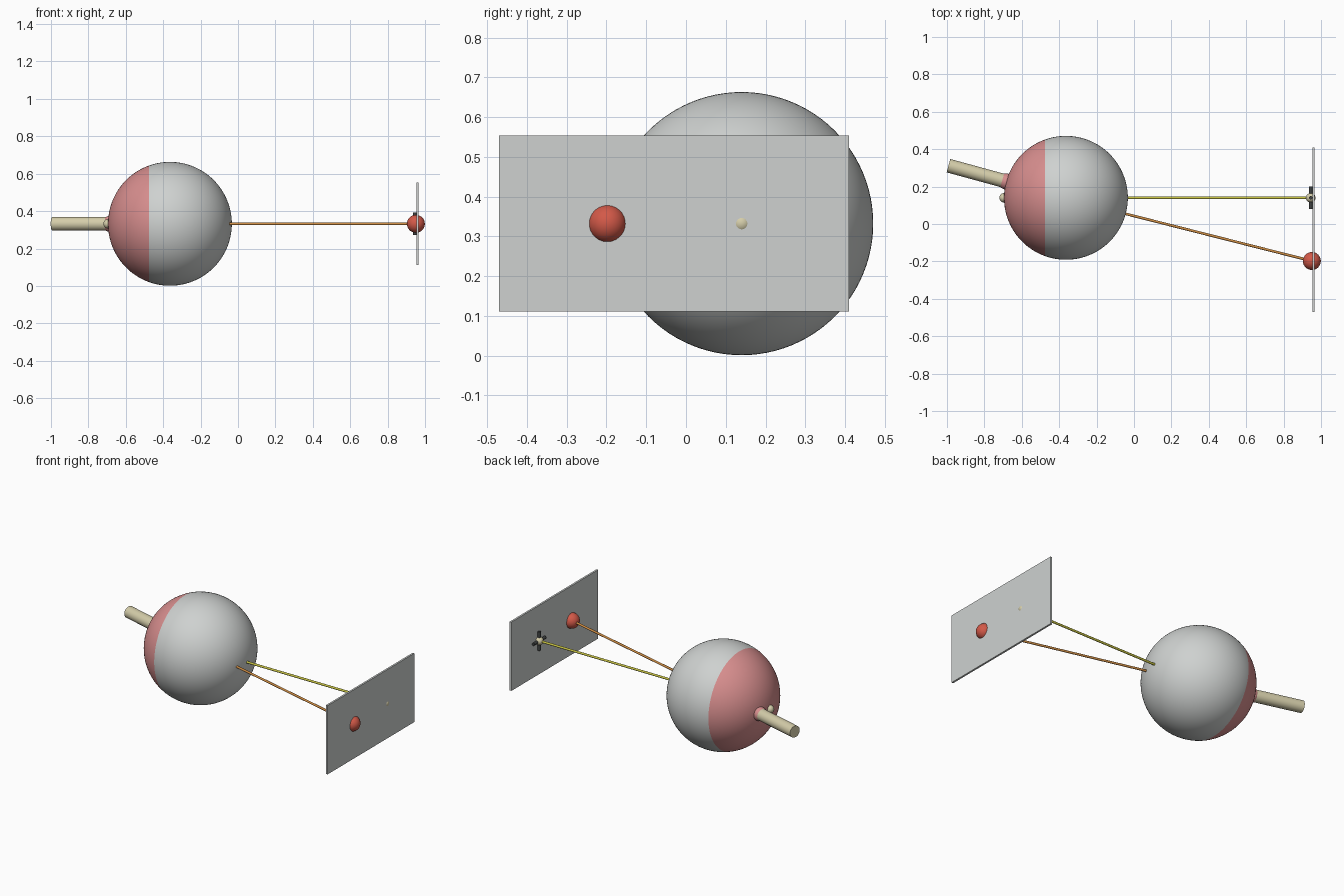
import bpy, math
from mathutils import Vector, Matrix

if "Cube" in bpy.data.objects:
    bpy.data.objects.remove(bpy.data.objects["Cube"])


def material(name, rgb):
    m = bpy.data.materials.new(name)
    m.diffuse_color = (*rgb, 1)
    m.use_nodes = True
    m.node_tree.nodes["Principled BSDF"].inputs["Base Color"].default_value = m.diffuse_color
    return m


WHITE = material("eye_white", (0.62, 0.64, 0.63))
PINK = material("retina_pink", (0.68, 0.27, 0.27))
CREAM = material("cream", (0.66, 0.61, 0.40))
RED = material("target_red", (0.65, 0.10, 0.065))
YELLOW = material("yellow", (0.58, 0.55, 0.06))
ORANGE = material("orange", (0.62, 0.27, 0.06))
DARK = material("dark_grey", (0.05, 0.055, 0.055))

MID = 0.332
EYE = Vector((-0.364, 0.14, MID))
R = 0.331
ANGLE = math.radians(15.3)
SIGHT = Vector((math.cos(ANGLE), -math.sin(ANGLE), 0))   # tilted sight axis
AHEAD = Vector((1, 0, 0))


def finish(name, mat):
    ob = bpy.context.object
    ob.name = name
    ob.data.materials.append(mat)
    bpy.ops.object.shade_smooth_by_angle(angle=math.radians(40))
    return ob


def ball(name, centre, radius, mat, segments=32, rings=16):
    bpy.ops.mesh.primitive_uv_sphere_add(segments=segments, ring_count=rings,
                                         radius=radius, location=centre)
    return finish(name, mat)


def rod(name, a, b, radius, mat, sides=24):
    d = b - a
    bpy.ops.mesh.primitive_cylinder_add(vertices=sides, radius=radius, depth=d.length,
                                        location=(a + b) / 2,
                                        rotation=d.to_track_quat('Z', 'Y').to_euler())
    return finish(name, mat)


# Eyeball with its poles along x, and a pink rear cap
eye = ball("eyeball", EYE, R, WHITE, 96, 64)
eye.data.transform(Matrix.Rotation(math.pi / 2, 4, 'Y'))
eye.data.materials.append(PINK)
for p in eye.data.polygons:
    p.material_index = int(p.center.x < -0.337 * R)

# Optic nerve, its disc, and the small central pit bead
ball("optic_disc", EYE - SIGHT * R, 0.043, PINK)
rod("optic_nerve", EYE - SIGHT * R * 0.95, EYE - SIGHT * 0.651, 0.037, CREAM, 32)
ball("central_pit", EYE - AHEAD * R, 0.025, CREAM)

# Target ball and fixation point on the screen
target = Vector((0.951, -0.198, MID))
fixation = Vector((0.945, 0.14, MID))
ball("target_ball", target, 0.048, RED)
ball("fixation_ball", fixation, 0.0255, CREAM)

# Sight lines
rod("straight_sight_line", EYE + AHEAD * 0.25, fixation, 0.007, YELLOW, 16)
rod("tilted_sight_line", EYE + SIGHT * 0.25, target, 0.007, ORANGE, 16)

# Fixation cross
for name, axis in (("cross_bar", Vector((0, 0.06, 0))), ("cross_post", Vector((0, 0, 0.06)))):
    rod(name, fixation - axis, fixation + axis, 0.0095, DARK, 16)

# Thin screen
bpy.ops.mesh.primitive_cube_add(size=1, location=(0.96, -0.03, MID))
bpy.context.object.scale = (0.012, 0.88, 0.442)
bpy.ops.object.transform_apply(location=False, rotation=False, scale=True)
screen = finish("screen", WHITE)
bpy.ops.object.shade_smooth()
